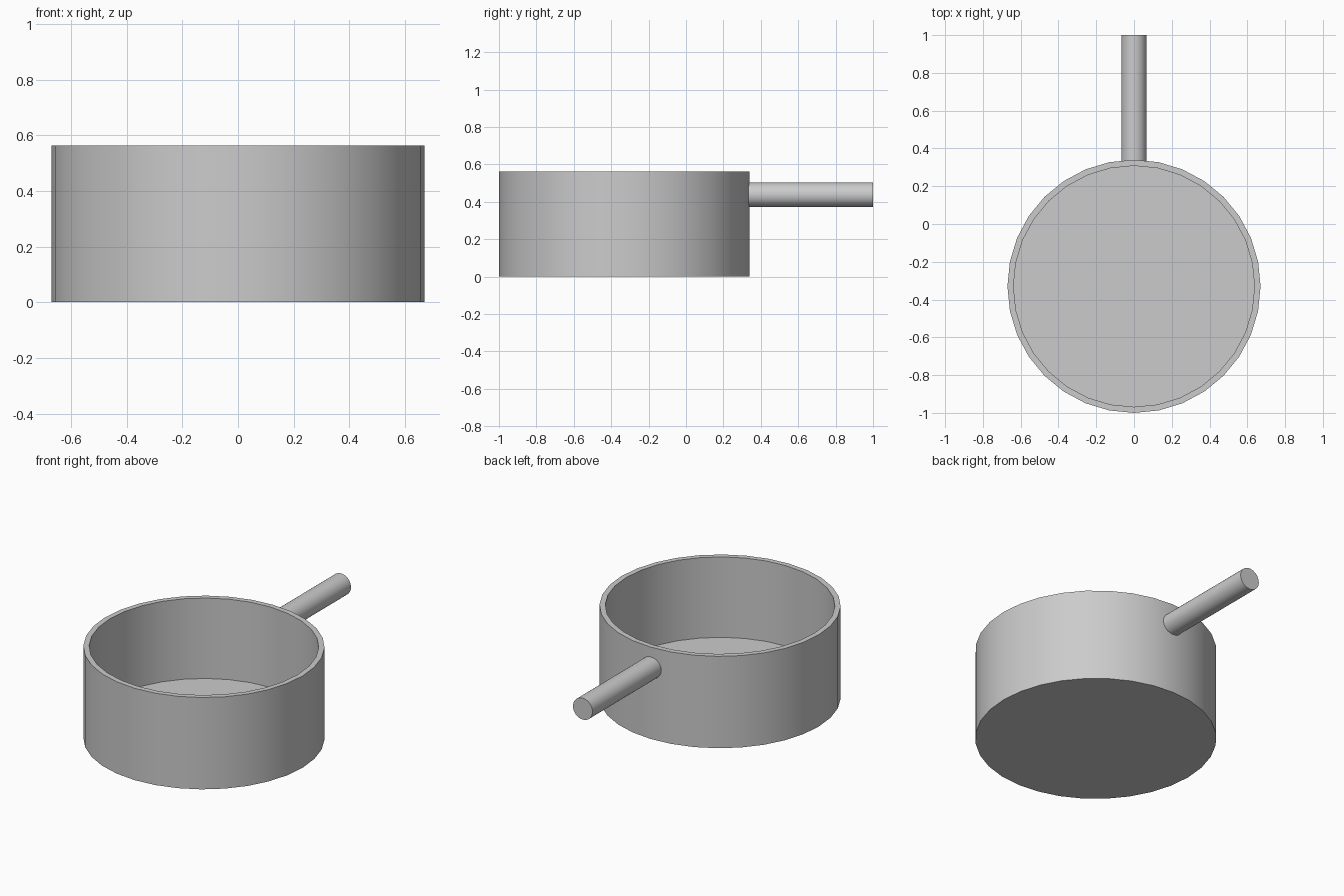
import bpy, bmesh, math
from mathutils import Matrix

if "Cube" in bpy.data.objects:
    bpy.data.objects.remove(bpy.data.objects["Cube"])

SIDES = 32
R, R_IN, H = 0.67, 0.638, 0.563
CENTRE_Y = -0.33


def finish(bm, name, matrix):
    """Turn a bmesh into a smooth-shaded object with sharp edges kept."""
    bmesh.ops.recalc_face_normals(bm, faces=bm.faces)
    bm.transform(matrix)
    mesh = bpy.data.meshes.new(name)
    bm.to_mesh(mesh)
    bm.free()
    ob = bpy.data.objects.new(name, mesh)
    bpy.context.collection.objects.link(ob)
    bpy.ops.object.select_all(action='DESELECT')
    ob.select_set(True)
    bpy.context.view_layer.objects.active = ob
    bpy.ops.object.shade_smooth_by_angle(angle=math.radians(40))
    return ob


def lathe(name, profile, matrix, sides=SIDES):
    """Join rings of (radius, z) and cap the first and last ring."""
    bm = bmesh.new()
    rings = [[bm.verts.new((r * math.cos(math.tau * i / sides),
                            r * math.sin(math.tau * i / sides), z))
              for i in range(sides)] for r, z in profile]
    for a, b in zip(rings, rings[1:]):
        for i in range(sides):
            j = (i + 1) % sides
            bm.faces.new((a[i], a[j], b[j], b[i]))
    bm.faces.new(rings[0])
    bm.faces.new(rings[-1])
    return finish(bm, name, matrix)


# Pot: outside wall with base band, rim, inside wall and floor
lathe("pot_body",
      [(R, 0), (R, 0.035), (R, H), (R_IN, H), (R_IN, 0.07)],
      Matrix.Translation((0, CENTRE_Y, 0)))

# Straight round handle pointing to the back
lathe("handle", [(0.066, 0), (0.066, 0.675)],
      Matrix.Translation((0, 0.325, 0.437)) @ Matrix.Rotation(-math.pi / 2, 4, 'X'))
